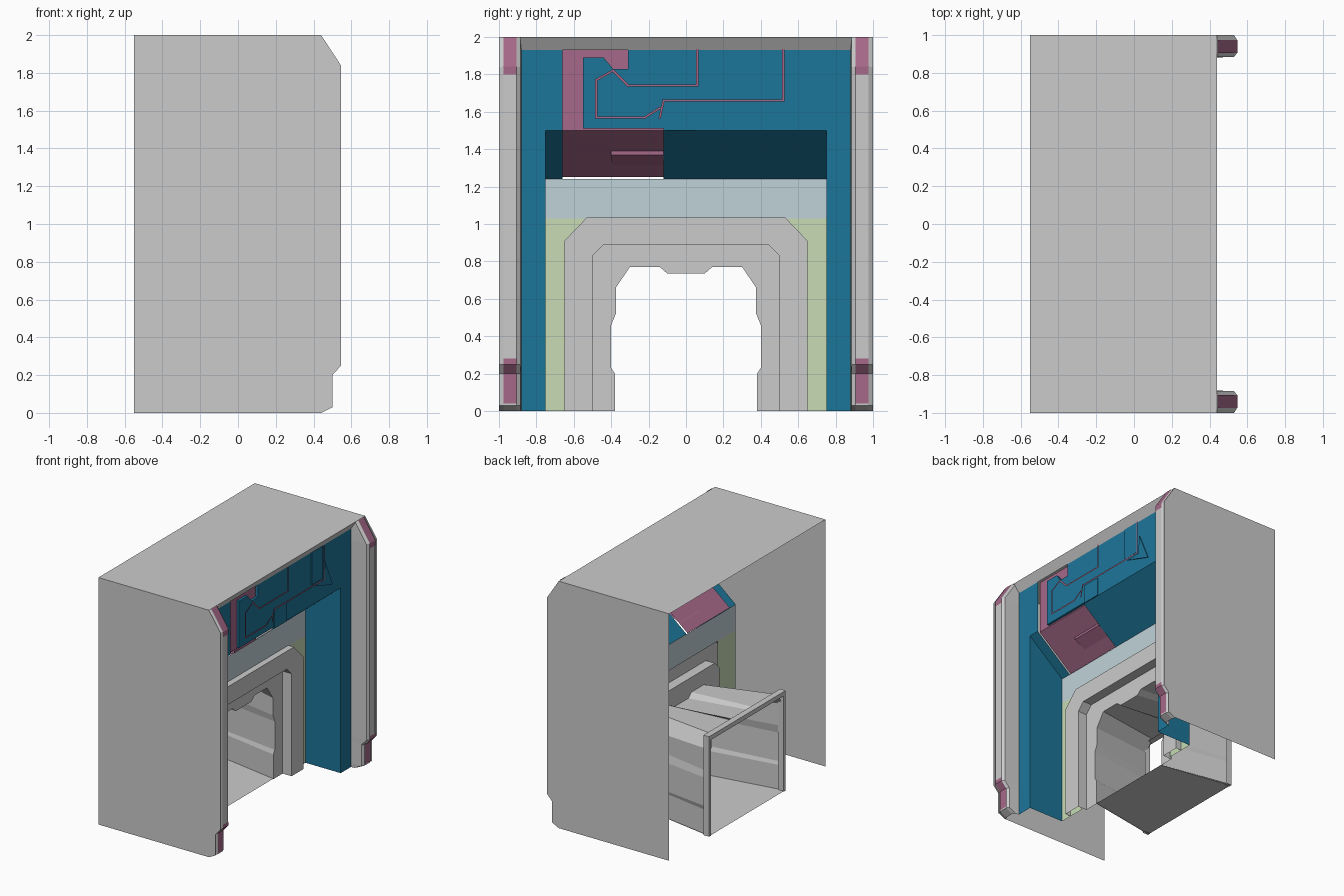
import bpy
from mathutils import Vector

if "Cube" in bpy.data.objects:
    bpy.data.objects.remove(bpy.data.objects["Cube"])


def material(name, rgb):
    m = bpy.data.materials.new(name)
    m.diffuse_color = (*rgb, 1)
    m.use_nodes = True
    m.node_tree.nodes["Principled BSDF"].inputs["Base Color"].default_value = m.diffuse_color
    return m


TEAL = material("teal", (0.012, 0.18, 0.32))
PINK = material("pink", (0.38, 0.14, 0.25))
GREEN = material("green", (0.57, 0.71, 0.46))
PALE = material("pale", (0.53, 0.65, 0.69))


def mesh(name, verts, faces, mat=None):
    me = bpy.data.meshes.new(name)
    me.from_pydata(verts, [], faces)
    me.update()
    ob = bpy.data.objects.new(name, me)
    bpy.context.collection.objects.link(ob)
    if mat:
        me.materials.append(mat)
    return ob


def loft(name, a, b, mat=None):
    """Open strip of quads between two matching 3D paths."""
    n = len(a)
    faces = [(i, i + 1, n + i + 1, n + i) for i in range(n - 1)]
    return mesh(name, list(a) + list(b), faces, mat)


def flat(name, pts, mat=None):
    return mesh(name, pts, [tuple(range(len(pts)))], mat)


def along_y(name, xz, y0, y1, mat=None):
    return loft(name, [(x, y0, z) for x, z in xz], [(x, y1, z) for x, z in xz], mat)


def along_z(name, xy, z0, z1, mat=None):
    return loft(name, [(x, y, z0) for x, y in xy], [(x, y, z1) for x, y in xy], mat)


def arch(half, x):
    """Mirror a half outline (y, z) into a full open arch at depth x."""
    return [(x, y, z) for y, z in half] + [(x, -y, z) for y, z in reversed(half)]


def plate(name, yz, x0, x1, mat):
    """Raised plate facing +x."""
    n = len(yz)
    verts = [(x0, y, z) for y, z in yz] + [(x1, y, z) for y, z in yz]
    faces = [tuple(range(n, 2 * n))]
    faces += [(i, (i + 1) % n, n + (i + 1) % n, n + i) for i in range(n)]
    return mesh(name, verts, faces, mat)


def trace(name, yz, x, w=0.012):
    """Thin pink line running over the upper panel."""
    verts, faces = [], []
    for a, b in zip(yz, yz[1:]):
        a, b = Vector(a), Vector(b)
        d = (b - a).normalized() * w / 2
        s = Vector((-d.y, d.x))
        k = len(verts)
        for p in (a - d - s, b + d - s, b + d + s, a - d + s):
            verts.append((x, p.x, p.y))
        faces.append((k, k + 1, k + 2, k + 3))
    mesh(name, verts, faces, PINK)


# Outer shell: two side sheets and a roof sheet
edge = [(0.44, 0), (0.50, 0.03), (0.50, 0.20), (0.545, 0.25), (0.545, 1.84), (0.44, 2)]
for s, side in ((-1, "front"), (1, "back")):
    flat(side + "_side_wall", [(x, s, z) for x, z in [(-0.55, 0)] + edge + [(-0.55, 2)]])

    # Corner post with bevelled long edges
    inset = [(x - 0.015, z) for x, z in edge]
    rows = [(0.40, 0.88), (None, 0.885), (1, 0.905), (1, 0.975), (None, 1.0)]
    paths = []
    for k, y in rows:
        if k == 0.40:
            paths.append([(0.395, s * y, z) for x, z in edge])
        else:
            paths.append([(x, s * y, z) for x, z in (edge if k else inset)])
    for i in range(4):
        loft(f"{side}_post_{i}", paths[i], paths[i + 1])

    # Pink end pads on the post
    for nm, pts in (("top", [(0.548, 1.80), (0.548, 1.842), (0.445, 2.0)]),
                    ("foot", [(0.503, 0.04), (0.503, 0.20), (0.548, 0.25), (0.548, 0.28)])):
        along_y(f"{side}_post_{nm}_pad", pts, s * 0.905, s * 0.975, PINK)

    # Teal column, green jamb
    along_z(side + "_column", [(0.395, s * 0.88), (0.395, s * 0.75)], 0, 1.93, TEAL)
    mesh(side + "_column_return",
         [(0.395, s * 0.75, 0), (0.08, s * 0.75, 0), (0.08, s * 0.75, 1.24),
          (0.395, s * 0.75, 1.5)], [(0, 1, 2, 3)], TEAL)
    along_z(side + "_green_jamb", [(0.08, s * 0.75), (0.08, s * 0.52)], 0, 1.03, GREEN)

along_y("roof", [(-0.55, 2), (0.44, 2)], -1, 1)
along_y("roof_lip", [(0.44, 2), (0.395, 1.93)], -0.885, 0.885)

# Upper panel: upright face with an underside sloping back to the door
slope = [(0.395, 1.93), (0.395, 1.5), (0.08, 1.24)]
along_y("upper_panel", slope, -0.12, 0.75, TEAL)
along_y("upper_panel_end", slope, -0.75, -0.66, TEAL)
along_y("upper_panel_pink", [(0.375, 1.93), (0.375, 1.5), (0.07, 1.25)], -0.66, -0.12, PINK)
along_y("pink_step", [(0.245, 1.39), (0.245, 1.37), (0.14, 1.31)], -0.40, -0.12, PINK)
along_y("lintel", [(0.08, 1.24), (0.08, 1.03)], -0.75, 0.75, PALE)

# Panel plates and pink lines
plate("panel_island", [(-0.55, 1.51), (-0.55, 1.89), (-0.44, 1.89), (-0.39, 1.83),
                       (-0.31, 1.83), (-0.31, 1.93), (-0.12, 1.93), (-0.12, 1.51)],
      0.375, 0.395, TEAL)
plate("panel_block", [(0.37, 1.67), (0.37, 1.93), (0.51, 1.93), (0.51, 1.67)], 0.395, 0.402, TEAL)
plate("panel_fin", [(0.54, 1.80), (0.64, 1.57), (0.40, 1.65), (0.53, 1.65)], 0.395, 0.402, TEAL)
plate("panel_rib", [(0.05, 1.50), (0.05, 1.65), (-0.11, 1.65), (-0.11, 1.50)], 0.395, 0.402, TEAL)
trace("line_long", [(0.52, 1.93), (0.52, 1.66), (-0.12, 1.66), (-0.14, 1.57)], 0.405)
trace("line_short", [(0.06, 1.93), (0.06, 1.74), (-0.31, 1.74), (-0.39, 1.82), (-0.48, 1.77),
                     (-0.48, 1.57), (-0.22, 1.57), (-0.14, 1.62)], 0.405)

# Door surround: stepped arches
outer = [(0.65, 0), (0.65, 0.91), (0.53, 1.035)]
inner = [(0.50, 0), (0.50, 0.83), (0.44, 0.89)]
opening = [(0.38, 0), (0.38, 0.20), (0.40, 0.23), (0.40, 0.46), (0.375, 0.52),
           (0.375, 0.66), (0.30, 0.77), (0.14, 0.77), (0.10, 0.735)]
loft("surround_edge", arch(outer, 0.08), arch(outer, 0.13))
loft("surround_face", arch(outer, 0.13), arch(inner, 0.13))
loft("surround_step", arch(inner, 0.13), arch(inner, 0.05))
flat("inner_frame", arch(inner, 0.05) + arch(opening, 0.05)[::-1])

# Tunnel behind the door, widening to the rear, with a rear rim
rear = [(0.48, 0), (0.48, 0.20), (0.48, 0.23), (0.48, 0.46), (0.48, 0.52),
        (0.48, 0.70), (0.42, 0.80), (0.14, 0.80), (0.10, 0.79)]
loft("tunnel_shell", arch(opening, 0.05), arch(rear, -0.53))
rim_out = [(0.49, 0), (0.49, 0.81)]
rim_in = [(0.465, 0), (0.465, 0.775)]
loft("tunnel_rim", arch(rim_out, -0.55), arch(rim_in, -0.55))
loft("tunnel_rim_outside", arch(rim_out, -0.55), arch(rim_out, -0.50))
loft("tunnel_rim_inside", arch(rim_in, -0.55), arch(rim_in, -0.50))
flat("tunnel_floor", [(0.05, -0.38, 0.004), (0.05, 0.38, 0.004),
                      (-0.55, 0.49, 0.004), (-0.55, -0.49, 0.004)])
